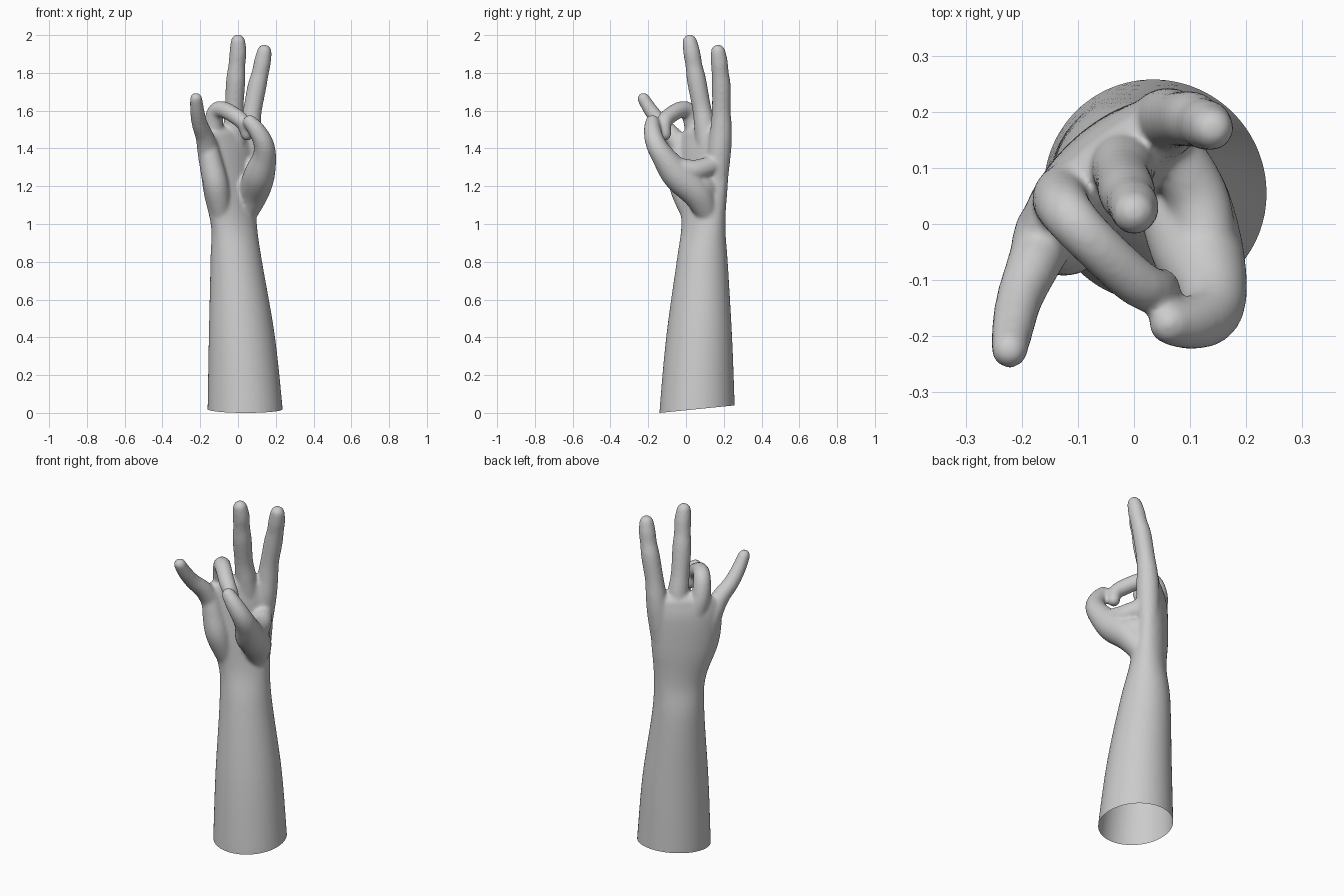
import bpy, bmesh, math
from mathutils import Vector

ACROSS = Vector((0.75, 0.66, 0)).normalized()   # knuckle line, little finger to index
SIDES = 40
bm = bmesh.new()


def spline(p, steps=6):
    """Catmull-Rom through rows of (x, y, z, half width, half depth)."""
    p = [list(q) + [q[3]] if len(q) == 4 else list(q) for q in p]
    e = [p[0]] + p + [p[-1]]
    out = []
    for i in range(1, len(e) - 2):
        for k in range(steps):
            t = k / steps
            out.append([0.5 * (2 * b + (c - a) * t + (2 * a - 5 * b + 4 * c - d) * t * t
                               + (3 * b - a - 3 * c + d) * t ** 3)
                        for a, b, c, d in zip(*e[i - 1:i + 3])])
    return out + [p[-1]]


def limb(points, grow=0.0):
    """Round-ended elliptical loft along a smooth path."""
    rows = spline(points)
    pos = [Vector(r[:3]) for r in rows]
    tan = [(pos[min(i + 1, len(pos) - 1)] - pos[max(i - 1, 0)]).normalized()
           for i in range(len(pos))]
    side, sections = ACROSS.copy(), []
    for r, c, t in zip(rows, pos, tan):
        side = (side - t * side.dot(t)).normalized()
        sections.append((c, t, side.copy(), r[3] + grow, r[4] + grow))

    def cap(s, sign):
        c, t, sd, a, b = s
        return [(c + t * sign * b * math.sin(h), t, sd, a * math.cos(h), b * math.cos(h))
                for h in (0.4, 0.8, 1.15, 1.45)]
    sections = cap(sections[0], -1)[::-1] + sections + cap(sections[-1], 1)
    rings = []
    for c, t, sd, a, b in sections:
        other = t.cross(sd)
        rings.append([bm.verts.new(c + sd * a * math.cos(w) + other * b * math.sin(w))
                      for w in (2 * math.pi * k / SIDES for k in range(SIDES))])
    for lo, hi in zip(rings, rings[1:]):
        for k in range(SIDES):
            n = (k + 1) % SIDES
            bm.faces.new((lo[k], lo[n], hi[n], hi[k]))
    bm.faces.new(rings[0][::-1])
    bm.faces.new(rings[-1])


# Forearm, wrist and palm
limb([(0.04, 0.06, -0.08, .203, .203), (0.037, 0.06, 0.03, .197, .2),
      (0.02, 0.07, 0.4, .177, .173), (-0.01, 0.086, 0.8, .14, .132),
      (-0.022, 0.092, 1.0, .138, .097), (-0.045, 0.09, 1.2, .172, .088),
      (-0.055, 0.092, 1.38, .183, .075), (-0.056, 0.09, 1.46, .178, .06)])
# Heel of the palm on the little finger side
limb([(-0.09, 0.03, 1.05, .055), (-0.115, -0.022, 1.2, .066), (-0.14, -0.028, 1.32, .06),
      (-0.155, -0.03, 1.42, .047)])
# Index finger, rooted in the hand
limb([(0.025, 0.15, 1.08, .05), (0.04, 0.165, 1.25, .055), (0.053, 0.178, 1.4, .058),
      (0.063, 0.186, 1.5, .053), (0.076, 0.187, 1.6, .046), (0.101, 0.187, 1.73, .046),
      (0.118, 0.181, 1.8, .041), (0.13, 0.176, 1.86, .041), (0.139, 0.17, 1.912, .035)], .004)
# Middle finger
limb([(-0.025, 0.12, 1.25, .055), (-0.018, 0.115, 1.4, .057), (-0.02, 0.1, 1.52, .053),
      (-0.02, 0.082, 1.62, .046), (-0.012, 0.056, 1.76, .047), (-0.006, 0.042, 1.84, .041),
      (0, 0.03, 1.91, .041), (0, 0.02, 1.965, .035)], .004)
# Ring finger, curled over to meet the thumb
limb([(-0.09, 0.06, 1.25, .05), (-0.108, 0.055, 1.4, .056), (-0.13, 0.045, 1.5, .048),
      (-0.118, 0.018, 1.59, .043), (-0.075, -0.03, 1.605, .04), (0.0, -0.1, 1.562, .039),
      (0.035, -0.118, 1.525, .036), (0.048, -0.113, 1.475, .031)], .004)
# Little finger, spread forward
limb([(-0.14, 0.0, 1.25, .05), (-0.155, -0.015, 1.37, .054), (-0.176, -0.065, 1.46, .045),
      (-0.203, -0.13, 1.53, .038), (-0.216, -0.185, 1.6, .034),
      (-0.222, -0.225, 1.663, .029)], .004)
# Thumb and its base
limb([(0.035, 0.12, 1.04, .055), (0.08, 0.06, 1.16, .078), (0.113, -0.045, 1.26, .08),
      (0.14, -0.122, 1.36, .06), (0.134, -0.162, 1.43, .051), (0.1, -0.178, 1.495, .044),
      (0.064, -0.178, 1.54, .036)], .002)
# Web between thumb and index finger, upper and lower
limb([(0.13, -0.06, 1.3, .055), (0.115, 0.045, 1.285, .055), (0.066, 0.135, 1.31, .052)])
limb([(0.105, -0.01, 1.21, .07), (0.07, 0.08, 1.2, .07), (0.035, 0.13, 1.17, .06)])

bmesh.ops.recalc_face_normals(bm, faces=bm.faces)
mesh = bpy.data.meshes.new("arm_and_hand")
bm.to_mesh(mesh)
bm.free()
arm = bpy.data.objects.new("arm_and_hand", mesh)
bpy.context.collection.objects.link(arm)

# Fuse the parts into one skin
rem = arm.modifiers.new("fuse", 'REMESH')
rem.mode = 'VOXEL'
rem.voxel_size = 0.008
smo = arm.modifiers.new("soften", 'SMOOTH')
smo.factor = 0.5
smo.iterations = 14
dg = bpy.context.evaluated_depsgraph_get()
skin = bpy.data.meshes.new_from_object(arm.evaluated_get(dg))
arm.modifiers.clear()

# Slanted open cut at the forearm end
cut = bmesh.new()
cut.from_mesh(skin)
bmesh.ops.bisect_plane(cut, geom=cut.verts[:] + cut.edges[:] + cut.faces[:],
                       plane_co=(0, 0.06, 0.02), plane_no=(0, -0.1, 1), clear_inner=True)
for f in cut.faces:
    f.smooth = True
cut.to_mesh(skin)
cut.free()
arm.data = skin
